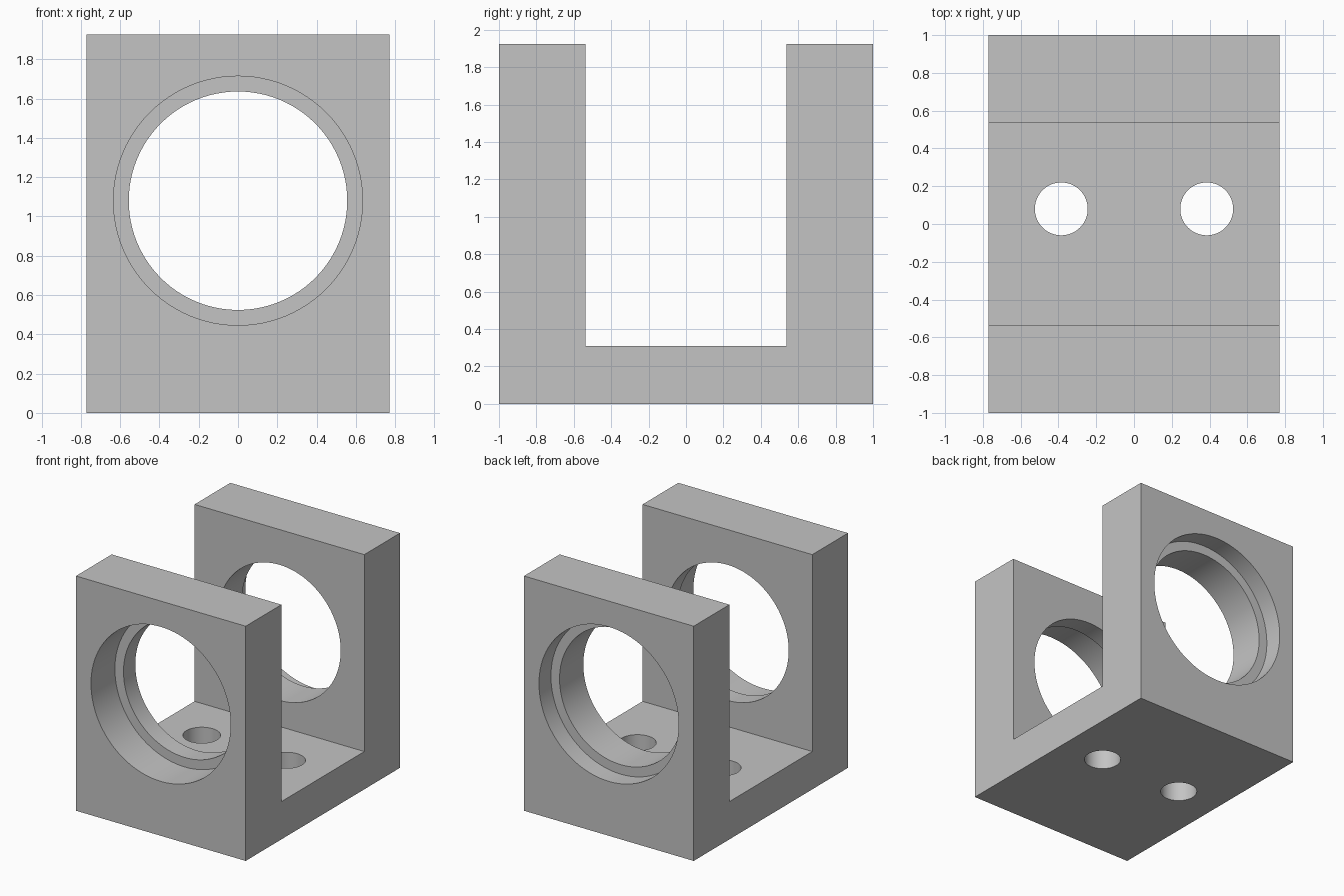
import bpy, bmesh, math

if "Cube" in bpy.data.objects:
    bpy.data.objects.remove(bpy.data.objects["Cube"], do_unlink=True)

WIDTH, DEPTH, HEIGHT = 1.54, 2.0, 1.925
INNER_Y, FLOOR_Z = 0.537, 0.31
BORE_Z, BORE_R, SEAT_R = 1.08, 0.556, 0.634
FRONT_SEAT, BACK_SEAT = 0.31, 0.155

# Plain grey material
grey = bpy.data.materials.new("grey")
grey.use_nodes = True
colour = (0.55, 0.55, 0.55, 1)
grey.diffuse_color = colour
grey.node_tree.nodes["Principled BSDF"].inputs["Base Color"].default_value = colour

# U-shaped bracket: side profile extruded across the width
half = DEPTH / 2
profile = [(-half, 0), (half, 0), (half, HEIGHT), (INNER_Y, HEIGHT),
           (INNER_Y, FLOOR_Z), (-INNER_Y, FLOOR_Z), (-INNER_Y, HEIGHT), (-half, HEIGHT)]
bm = bmesh.new()
face = bm.faces.new([bm.verts.new((-WIDTH / 2, y, z)) for y, z in profile])
side = bmesh.ops.extrude_face_region(bm, geom=[face])
verts = [v for v in side["geom"] if isinstance(v, bmesh.types.BMVert)]
bmesh.ops.translate(bm, verts=verts, vec=(WIDTH, 0, 0))
bmesh.ops.recalc_face_normals(bm, faces=bm.faces)
mesh = bpy.data.meshes.new("bracket")
bm.to_mesh(mesh)
bm.free()
mesh.materials.append(grey)
bracket = bpy.data.objects.new("bracket", mesh)
bpy.context.collection.objects.link(bracket)


def drill(name, radius, length, centre, along_y=False, sides=96):
    """Cut a round hole through the bracket."""
    bpy.ops.mesh.primitive_cylinder_add(
        vertices=sides, radius=radius, depth=length, location=centre,
        rotation=(math.pi / 2 if along_y else 0, 0, 0))
    cutter = bpy.context.object
    cutter.name = name
    cutter.hide_render = True
    cutter.data.materials.append(grey)
    bpy.ops.object.select_all(action="DESELECT")
    bpy.context.view_layer.objects.active = bracket
    bracket.select_set(True)
    cut = bracket.modifiers.new(name, "BOOLEAN")
    cut.operation = "DIFFERENCE"
    cut.solver = "EXACT"
    cut.object = cutter
    bpy.ops.object.modifier_apply(modifier=name)
    bpy.data.objects.remove(cutter, do_unlink=True)


# Main bore through both walls, with a stepped seat on each outer face
drill("main_bore", BORE_R, 3, (0, 0, BORE_Z), True)
for name, sign, seat in (("front_seat", -1, FRONT_SEAT), ("back_seat", 1, BACK_SEAT)):
    drill(name, SEAT_R, seat * 2, (0, sign * half, BORE_Z), True)

# Pair of mounting holes in the base
for name, x in (("right_hole", -0.385), ("left_hole", 0.385)):
    drill(name, 0.14, 1, (x, 0.08, 0.1), sides=64)

bpy.ops.object.shade_smooth_by_angle(angle=math.radians(30))
